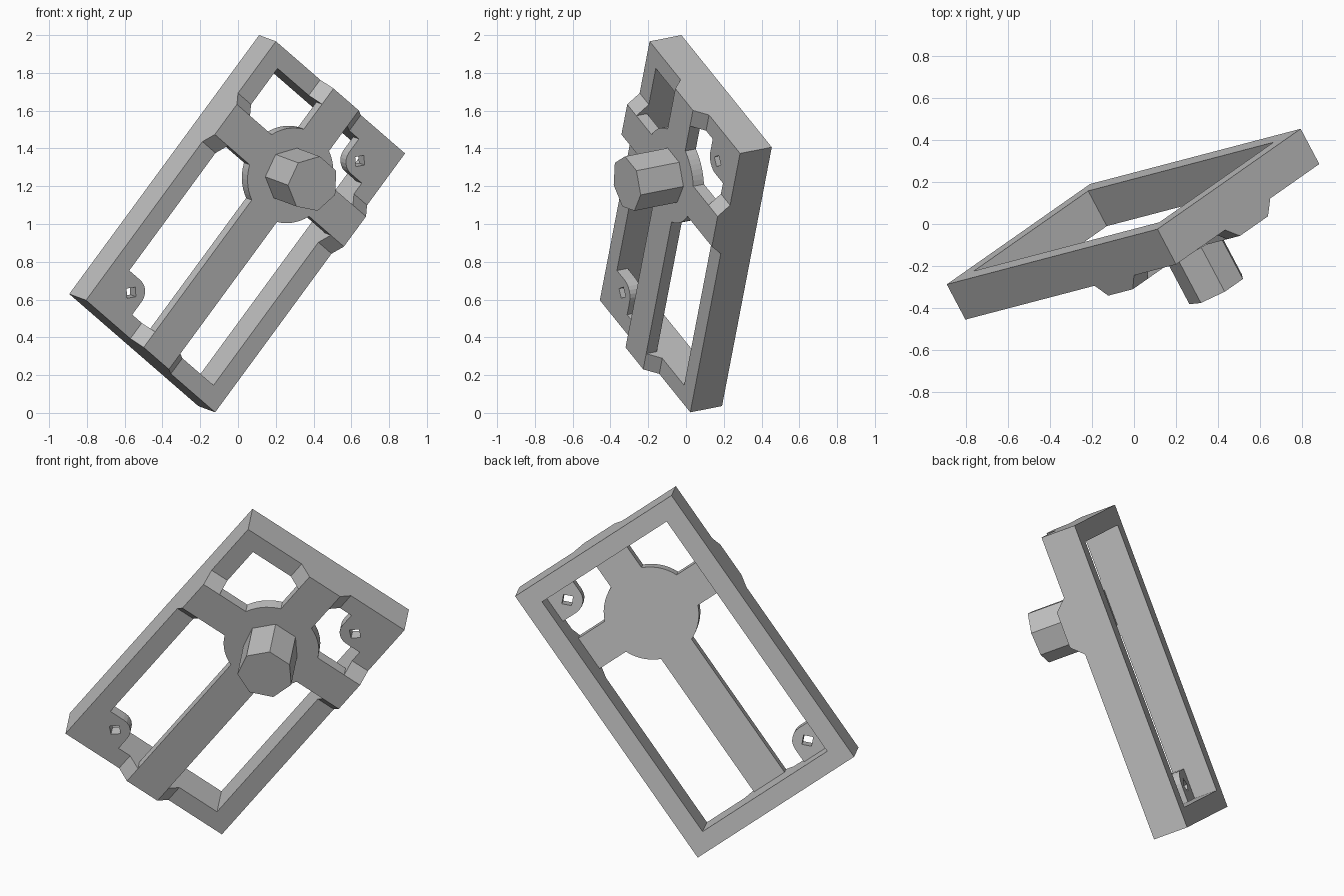
import bpy, bmesh
from math import sin, cos, asin, pi, radians
from mathutils import Vector, Matrix

if "Cube" in bpy.data.objects:
    bpy.data.objects.remove(bpy.data.objects["Cube"])

# Single grey material
grey = bpy.data.materials.new("plain grey")
grey.use_nodes = True
colour = (0.52, 0.52, 0.52, 1)
grey.diffuse_color = colour
grey.node_tree.nodes["Principled BSDF"].inputs["Base Color"].default_value = colour

# Tilted frame of the whole part: u across, v along, n out of the front face
u = Vector((0.668, 0.468, -0.58)).normalized()
n = u.cross(Vector((0.583, 0.152, 0.799))).normalized()
v = n.cross(u)
tilt = Matrix((u, v, n)).transposed().to_4x4()
tilt.translation = (0.04, -0.085, 0.985)

HX, HY, DEPTH = 0.512, 0.86, 0.193      # outer half sizes and depth
WX, WY = 0.408, 0.756                   # window half sizes
THICK, ARM, FOOT = 0.065, 0.1, 0.161    # arm height, half width, ridge foot
CY = 0.355                              # crossing height along v
DISC, KNOB = 0.256, 0.15


def prism(name, loops, lo, hi, axes="xyz"):
    """Extrude outline loops (later loops are holes); axes says where x, y, z go."""
    bm = bmesh.new()
    for loop in loops:
        vs = [bm.verts.new((x, y, lo)) for x, y in loop]
        for i, vert in enumerate(vs):
            bm.edges.new((vs[i - 1], vert))
    bmesh.ops.triangle_fill(bm, edges=bm.edges[:], use_beauty=True)
    grown = bmesh.ops.extrude_face_region(bm, geom=bm.faces[:])
    for g in grown["geom"]:
        if isinstance(g, bmesh.types.BMVert):
            g.co.z = hi
    for vert in bm.verts:
        at = dict(zip(axes, vert.co))
        vert.co = tilt @ Vector((at["x"], at["y"], at["z"]))
    bmesh.ops.recalc_face_normals(bm, faces=bm.faces[:])
    mesh = bpy.data.meshes.new(name)
    bm.to_mesh(mesh)
    bm.free()
    mesh.materials.append(grey)
    obj = bpy.data.objects.new(name, mesh)
    bpy.context.collection.objects.link(obj)
    return obj


def rect(hx, hy):
    return [(-hx, -hy), (hx, -hy), (hx, hy), (-hx, hy)]


def arc(cx, cy, r, start, end, steps):
    return [(cx + r * cos(start + (end - start) * i / steps),
             cy + r * sin(start + (end - start) * i / steps)) for i in range(steps + 1)]


# Deep rectangular frame, open through its whole depth
prism("frame", [rect(HX, HY), rect(WX, WY)], -DEPTH, 0)

# Raised cross with a round hub, as one outline
half = asin(ARM / DISC)
reach = [WX, WY - CY, WX, WY + CY]
outline = []
for k in range(4):
    turn = Matrix.Rotation(k * pi / 2, 2)
    arm_end = [(reach[k], -ARM), (reach[k], ARM)]
    for p in arm_end + arc(0, 0, DISC, half, pi / 2 - half, 7):
        q = turn @ Vector(p)
        outline.append((q.x, q.y + CY))
prism("cross_plate", [outline], 0, THICK)

# Sloped ridges carrying the arms over the frame rails


def ridge(mid):
    return [(mid - FOOT, 0), (mid + FOOT, 0), (mid + ARM, THICK), (mid - ARM, THICK)]


for side, sign in (("right", -1), ("left", 1)):
    prism(side + "_ridge", [ridge(CY)], sign * WX, sign * HX, "yzx")
for side, sign in (("lower", -1), ("upper", 1)):
    prism(side + "_ridge", [ridge(0)], sign * WY, sign * HY, "xzy")

# Corner tabs with a rounded corner and a square pin hole
for side, s in (("lower", -1), ("upper", 1)):
    hx, hy, r = 0.32, 0.67, 0.083
    tab = [(WX, WY), (WX, hy - r)]
    tab += arc(hx, hy, r, 1.5 * pi, pi, 6)
    tab += [(hx - r, WY)]
    hole = arc(hx, hy, 0.037, 0, 1.5 * pi, 3)
    prism(side + "_tab", [[(s * x, s * y) for x, y in lp] for lp in (tab, hole)],
          -THICK, 0)

# Seven-sided knob
knob = arc(0, CY, KNOB, radians(-90), radians(270), 7)[:-1]
prism("knob", [knob], THICK, THICK + 0.26)
